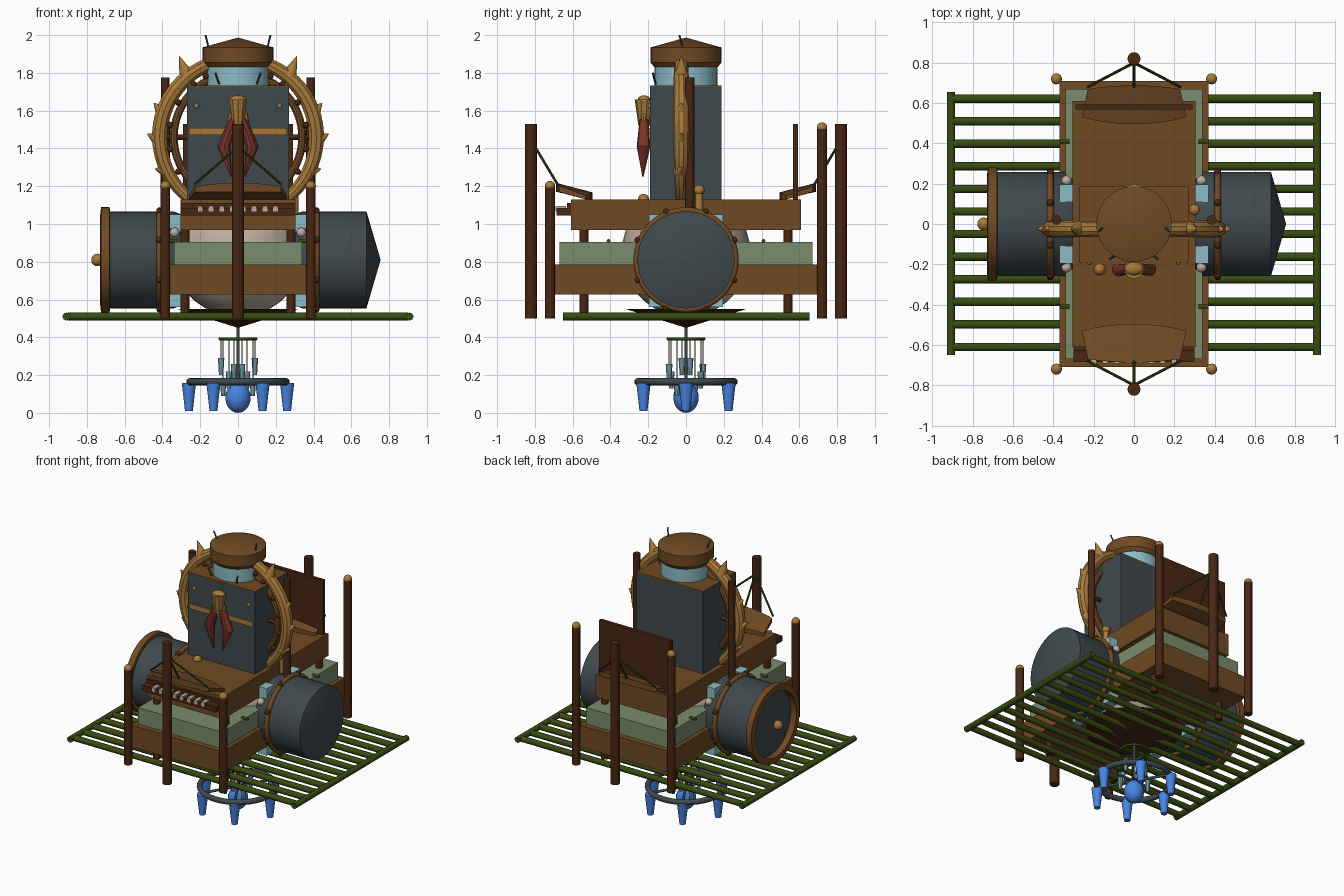
import bpy, bmesh, math
from mathutils import Vector, Matrix

cube = bpy.data.objects.get("Cube")
if cube:
    bpy.data.objects.remove(cube, do_unlink=True)


def material(name, rgb):
    lin = [((c / 255 + 0.055) / 1.055) ** 2.4 for c in rgb] + [1]
    m = bpy.data.materials.new(name)
    m.use_nodes = True
    m.diffuse_color = lin
    m.node_tree.nodes["Principled BSDF"].inputs["Base Color"].default_value = lin
    return m


BROWN = material("plank brown", (112, 74, 36))
DARK = material("dark timber", (72, 38, 18))
GOLD = material("horn gold", (168, 122, 58))
GREY = material("slate grey", (64, 73, 77))
PALE = material("pale blue", (140, 188, 198))
SAGE = material("sage green", (122, 140, 108))
GREEN = material("bamboo green", (58, 74, 18))
BLUE = material("bright blue", (72, 132, 226))
RED = material("dull red", (122, 52, 42))
BONE = material("bone", (190, 175, 160))


def finish(name, bm, mat):
    bmesh.ops.recalc_face_normals(bm, faces=bm.faces)
    me = bpy.data.meshes.new(name)
    bm.to_mesh(me)
    bm.free()
    me.materials.append(mat)
    me.shade_smooth()
    me.set_sharp_from_angle(angle=math.radians(35))
    ob = bpy.data.objects.new(name, me)
    bpy.context.collection.objects.link(ob)
    return ob


def box(name, lo, hi, mat):
    bm = bmesh.new()
    lo, hi = Vector(lo), Vector(hi)
    mid = Matrix.Translation((lo + hi) / 2) @ Matrix.Diagonal((*(hi - lo), 1))
    bmesh.ops.create_cube(bm, size=1, matrix=mid)
    return finish(name, bm, mat)


def rod(name, a, b, r, mat, r2=None, seg=14):
    a, b = Vector(a), Vector(b)
    turn = (b - a).to_track_quat("Z", "Y").to_matrix().to_4x4()
    bm = bmesh.new()
    bmesh.ops.create_cone(bm, cap_ends=True, segments=seg, radius1=r,
                          radius2=r if r2 is None else r2, depth=(b - a).length,
                          matrix=Matrix.Translation((a + b) / 2) @ turn)
    return finish(name, bm, mat)


def ball(name, p, r, mat, scale=(1, 1, 1), seg=14):
    bm = bmesh.new()
    bmesh.ops.create_uvsphere(bm, u_segments=seg, v_segments=seg // 2 + 2, radius=r,
                              matrix=Matrix.Translation(p) @ Matrix.Diagonal((*scale, 1)))
    return finish(name, bm, mat)


def lathe(name, profile, mat, place=Matrix(), seg=40):
    # profile holds (radius, height) pairs turned about z
    bm = bmesh.new()
    vs = [bm.verts.new((r, 0, z)) for r, z in profile]
    es = [bm.edges.new(p) for p in zip(vs, vs[1:])]
    bmesh.ops.spin(bm, geom=vs + es, cent=(0, 0, 0), axis=(0, 0, 1),
                   angle=math.tau, steps=seg)
    bmesh.ops.remove_doubles(bm, verts=bm.verts, dist=0.0001)
    bmesh.ops.transform(bm, matrix=place, verts=bm.verts)
    return finish(name, bm, mat)


def hoop(name, major, minor, mat, place, seg=12):
    ring = [(major + minor * math.cos(t * math.tau / seg),
             minor * math.sin(t * math.tau / seg)) for t in range(seg + 1)]
    return lathe(name, ring, mat, place)


def tube(name, pts, radii, mat):
    cu = bpy.data.curves.new(name, "CURVE")
    cu.dimensions, cu.bevel_depth, cu.bevel_resolution = "3D", 1, 3
    cu.use_fill_caps = True
    sp = cu.splines.new("POLY")
    sp.points.add(len(pts) - 1)
    for q, p, r in zip(sp.points, pts, radii):
        q.co, q.radius = (*p, 1), r
    tmp = bpy.data.objects.new(name, cu)
    bpy.context.collection.objects.link(tmp)
    bm = bmesh.new()
    bm.from_mesh(tmp.evaluated_get(bpy.context.evaluated_depsgraph_get()).to_mesh())
    bpy.data.objects.remove(tmp, do_unlink=True)
    return finish(name, bm, mat)


def at(x, y, z):
    return Matrix.Translation((x, y, z))


ALONG_X = Matrix.Rotation(math.pi / 2, 4, "Y")

# raft of poles
for i in range(12):
    y = -0.61 + i * 0.112
    rod("raft_pole", (-0.9, y, 0.51), (0.9, y, 0.51), 0.021, GREEN)
for s in (-1, 1):
    rod("raft_end_pole", (s * 0.908, -0.65, 0.51), (s * 0.908, 0.655, 0.51), 0.021, GREEN)

# stacked decks
box("lower_deck", (-0.37, -0.71, 0.627), (0.37, 0.71, 0.785), BROWN)
box("middle_slab", (-0.34, -0.67, 0.785), (0.34, 0.67, 0.905), SAGE)
box("upper_deck", (-0.305, -0.61, 0.968), (0.305, 0.61, 1.13), BROWN)
for sx in (-1, 1):
    for sy in (-1, 1):
        rod("deck_support", (sx * 0.28, sy * 0.54, 0.5), (sx * 0.28, sy * 0.54, 0.98), 0.024, DARK)
        top = 1.2 if sy < 0 else 1.51
        rod("corner_post", (sx * 0.385, sy * 0.72, 0.5), (sx * 0.385, sy * 0.72, top), 0.027, DARK)
        ball("post_knob", (sx * 0.385, sy * 0.72, top), 0.028, GOLD)
        rod("slab_peg", (sx * 0.32, sy * 0.41, 0.91), (sx * 0.37, sy * 0.41, 0.91), 0.01, GREEN)

# mast, sloping hood and stays at each end
for s in (-1, 1):
    rod("end_mast", (0, s * 0.82, 0.5), (0, s * 0.82, 1.53), 0.032, DARK, seg=20)
    bm = bmesh.new()
    rows = []
    for i in range(9):
        x = -0.26 + i * 0.065
        bow = 0.035 * (1 - (x / 0.26) ** 2)
        rows.append([bm.verts.new(p) for p in (
            (x, s * (0.53 - bow), 1.13), (x, s * (0.53 - bow), 1.15 + bow / 2),
            (x * 0.88, s * (0.67 + bow / 2), 1.2 + bow / 2), (x * 0.88, s * (0.67 + bow / 2), 1.17))])
    for a, b in zip(rows, rows[1:]):
        for k in range(4):
            bm.faces.new((a[k], a[(k + 1) % 4], b[(k + 1) % 4], b[k]))
    bm.faces.new(rows[0])
    bm.faces.new(rows[-1])
    finish("sloping_hood", bm, BROWN)
    for x in (-0.23, 0, 0.23):
        rod("hood_stay", (0, s * 0.8, 1.41), (x, s * 0.68, 1.21), 0.007, GREEN, seg=8)

# rear board, front rack with pegs
box("rear_board", (-0.29, 0.567, 1.1), (0.29, 0.592, 1.53), DARK)
box("front_rack", (-0.3, -0.685, 1.045), (0.3, -0.6, 1.085), DARK)
box("front_rack_rail", (-0.3, -0.63, 1.085), (0.3, -0.6, 1.11), DARK)
for i in range(8):
    x = -0.2 + i * 0.057
    box("rack_peg", (x - 0.013, -0.692, 1.065), (x + 0.013, -0.635, 1.095), BONE)

# side drums
for s in (-1, 1):
    place = at(0, 0, 0.81) @ ALONG_X @ Matrix.Scale(s, 4, (0, 0, 1))
    reach = 0.755 if s > 0 else 0.735
    lathe("side_drum", [(0, 0.3), (0.24, 0.3), (0.257, 0.34), (0.257, 0.68), (0, reach)], GREY, place)
    hoop("drum_band", 0.262, 0.017, BROWN, at(s * 0.415, 0, 0.81) @ ALONG_X)
    for i in range(8):
        a = (i + 0.5) * math.tau / 8
        ball("band_stud", (s * 0.415, 0.275 * math.cos(a), 0.81 + 0.275 * math.sin(a)), 0.018, DARK)
    for sy in (-1, 1):
        for z in (0.56, 0.95):
            box("drum_clamp", (s * 0.3, sy * 0.11, z), (s * 0.37, sy * 0.195, z + 0.1), PALE)
        ball("clamp_knob", (s * 0.335, sy * 0.215, 0.955), 0.026, BONE)
lathe("drum_rim", [(0.235, -0.03), (0.28, -0.025), (0.28, 0.02), (0.235, 0.025), (0.235, -0.03)],
      BROWN, at(-0.7, 0, 0.81) @ ALONG_X)
ball("drum_knob", (-0.745, 0, 0.81), 0.033, GOLD)

# round hull core and keel
ball("hull_core", (0, 0, 0.85), 0.34, BONE, (1.03, 1, 1), 32)
rod("keel_cone", (0, 0, 0.55), (0, 0, 0.45), 0.32, DARK, 0, 32)

# hanging mobile below
rod("mobile_stem", (0, 0, 0.12), (0, 0, 0.46), 0.009, GREY)
hoop("chime_hoop", 0.095, 0.008, GREEN, at(0, 0, 0.392))
rod("chime_bar", (-0.095, 0, 0.392), (0.095, 0, 0.392), 0.007, GREEN)
hoop("mobile_ring", 0.255, 0.019, GREY, at(0, 0, 0.165))
for i in range(3):
    a = i * math.pi / 3
    v = Vector((0.255 * math.cos(a), 0.255 * math.sin(a), 0.165))
    rod("ring_spoke", v, (-v.x, -v.y, v.z), 0.009, GREY)
for i in range(6):
    a = i * math.tau / 6
    x, y = 0.26 * math.cos(a), 0.26 * math.sin(a)
    rod("blue_cup", (x, y, 0.01), (x, y, 0.158), 0.021, BLUE, 0.038, 18)
ball("blue_globe", (0, 0, 0.082), 0.067, BLUE, (1, 1, 1.22), 24)
for i in range(8):
    a = (i + 0.3) * math.tau / 8
    x, y, z = 0.092 * math.cos(a), 0.092 * math.sin(a), (0.2, 0.13, 0.17, 0.09)[i % 4]
    rod("chime_string", (x, y, z), (x, y, 0.392), 0.003, GREEN, seg=6)
    rod("chime", (x, y, z), (x, y, z + 0.09), 0.012, PALE, 0.018, 10)

# tower and its round top
box("tower", (-0.27, -0.19, 1.13), (0.27, 0.187, 1.725), GREY)
box("tower_roof", (-0.27, -0.19, 1.725), (0.27, 0.187, 1.732), BROWN)
box("tower_stripe", (-0.26, -0.198, 1.472), (0.26, -0.19, 1.508), GOLD)
rod("tower_neck", (0, 0, 1.73), (0, 0, 1.86), 0.166, PALE, seg=40)
lathe("tower_cap", [(0, 1.83), (0.168, 1.83), (0.187, 1.855), (0.187, 1.935), (0, 1.987)], BROWN)
for s in (-1, 1):
    rod("antenna", (s * 0.14, 0, 1.87), (s * 0.172, -0.035, 2.0), 0.005, GREY, seg=8)
    rod("neck_hook", (s * 0.1, -0.16, 1.74), (s * 0.12, -0.175, 1.8), 0.006, GREY, seg=8)
    ball("tower_rivet", (s * 0.22, -0.19, 1.625), 0.013, GOLD)
    rod("ring_post", (s * 0.385, 0.02, 1.0), (s * 0.385, 0.02, 1.775), 0.024, DARK)


# horn ring around the tower, with an inner hoop
def ring_point(a, r):
    return Vector((r * math.cos(a), -0.025, 1.46 + r * math.sin(a)))


for s in (-1, 1):
    angles = [math.pi / 2 - s * math.radians(i * 5) for i in range(30)]
    tube("horn", [ring_point(a, 0.415) for a in angles],
         [0.03 + 0.013 * math.sin(math.pi * i / 29) for i in range(30)], GOLD)
    tube("inner_hoop", [ring_point(a, 0.34) for a in angles], [0.022] * 30, BROWN)
    for deg, long in ((50, 0.1), (18, 0.05), (-2, 0.05), (-25, 0.04)):
        a = math.radians(deg if s > 0 else 180 - deg)
        lean = math.radians(4 * s)
        rod("horn_spike", ring_point(a, 0.42), ring_point(a + lean, 0.43 + long), 0.042, GOLD, 0.002, 10)
    for deg in (-30, -10, 10, 30, 50, 62):
        a = math.radians(deg if s > 0 else 180 - deg)
        ball("hoop_stud", ring_point(a, 0.365) + Vector((0, -0.02, 0)), 0.017, DARK)
    rod("hoop_bracket", (s * 0.26, -0.025, 1.46), (s * 0.4, -0.025, 1.46), 0.014, DARK)

# hanging claw on the tower front
rod("claw_collar", (0, -0.222, 1.52), (0, -0.222, 1.66), 0.03, GOLD, 0.05, 10)
ball("claw_crown", (0, -0.222, 1.65), 0.045, GOLD, (1.1, 0.8, 0.7))
for s in (-1, 1):
    tube("claw_prong", [(s * 0.025, -0.222, 1.55), (s * 0.075, -0.225, 1.41), (s * 0.035, -0.228, 1.25)],
         [0.024, 0.036, 0.003], RED)
    rod("claw_barb", (s * 0.035, -0.222, 1.58), (s * 0.06, -0.225, 1.51), 0.018, GOLD, 0.003, 8)

# small deck fittings
rod("deck_bollard", (0.3, 0.07, 1.05), (0.3, 0.07, 1.17), 0.02, GOLD)
ball("bollard_knob", (0.3, 0.07, 1.18), 0.028, GOLD)
ball("deck_dome", (-0.17, -0.225, 1.13), 0.03, GOLD)
